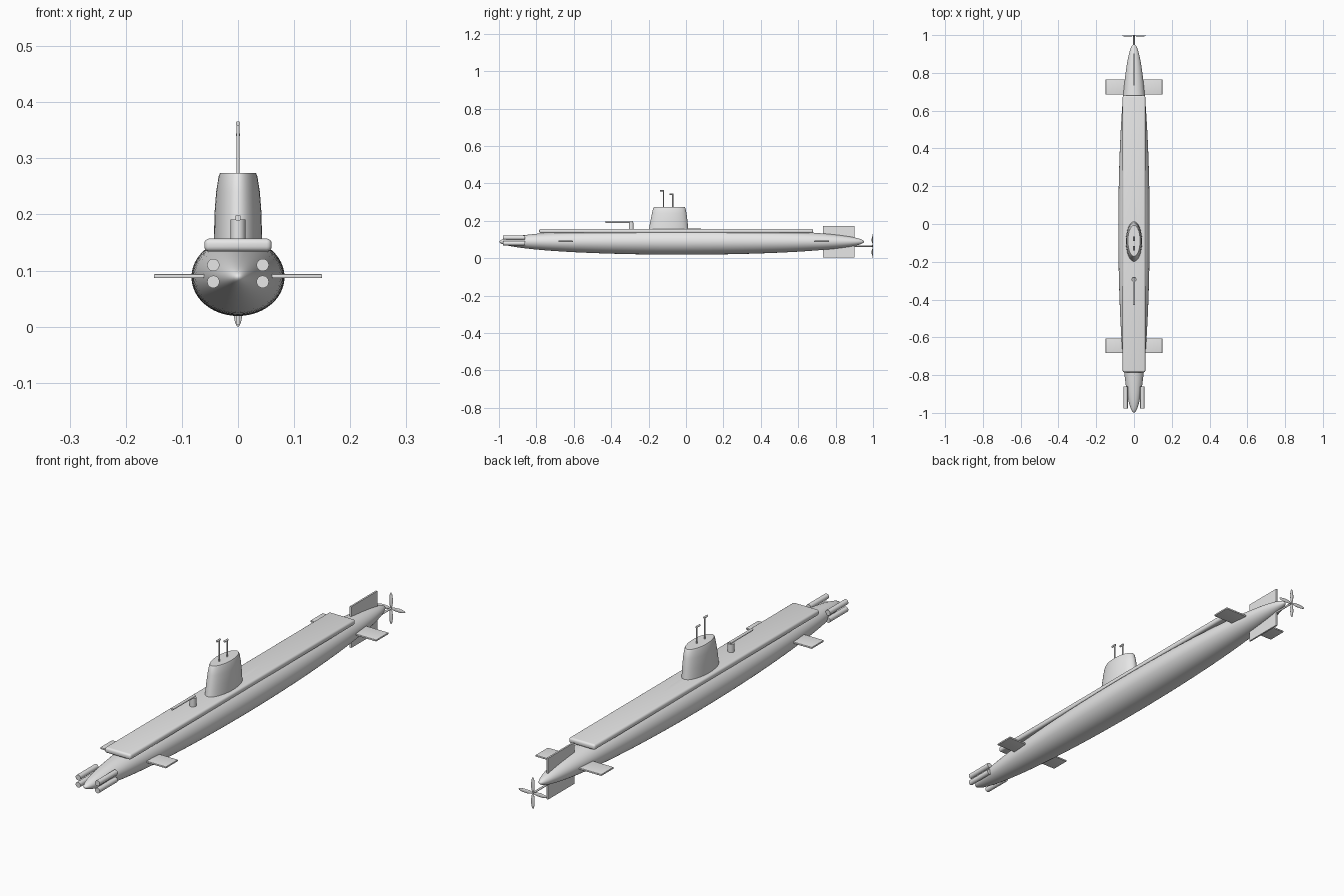
import bpy, bmesh, math
from mathutils import Matrix, Vector

cube = bpy.data.objects.get("Cube")
if cube:
    bpy.data.objects.remove(cube, do_unlink=True)

GREY = (0.8, 0.8, 0.8, 1)
grey = bpy.data.materials.new("light_grey")
grey.use_nodes = True
grey.diffuse_color = GREY
grey.node_tree.nodes["Principled BSDF"].inputs["Base Color"].default_value = GREY


def finish(bm, name, smooth=True):
    bmesh.ops.recalc_face_normals(bm, faces=bm.faces[:])
    mesh = bpy.data.meshes.new(name)
    bm.to_mesh(mesh)
    bm.free()
    mesh.materials.append(grey)
    ob = bpy.data.objects.new(name, mesh)
    bpy.context.collection.objects.link(ob)
    if smooth:
        bpy.ops.object.select_all(action="DESELECT")
        ob.select_set(True)
        bpy.context.view_layer.objects.active = ob
        bpy.ops.object.shade_smooth_by_angle(angle=math.radians(40))
    return ob


def box(name, lo, hi, bevel=0.0):
    lo, hi = Vector(lo), Vector(hi)
    bm = bmesh.new()
    bmesh.ops.create_cube(bm, size=1, matrix=Matrix.Translation((lo + hi) / 2)
                          @ Matrix.Diagonal((*(hi - lo), 1)))
    if bevel:
        bmesh.ops.bevel(bm, geom=bm.edges[:], offset=bevel, segments=4,
                        profile=0.5, affect="EDGES")
    return finish(bm, name, bool(bevel))


def add_rod(bm, a, b, r, sides=24):
    a, b = Vector(a), Vector(b)
    turn = (b - a).to_track_quat("Z", "Y").to_matrix().to_4x4()
    bmesh.ops.create_cone(bm, cap_ends=True, segments=sides, radius1=r, radius2=r,
                          depth=(b - a).length,
                          matrix=Matrix.Translation((a + b) / 2) @ turn)


def rod(name, a, b, r):
    bm = bmesh.new()
    add_rod(bm, a, b, r)
    return finish(bm, name)


def add_ellipsoid(bm, matrix, u=48, v=64):
    bmesh.ops.create_uvsphere(bm, u_segments=u, v_segments=v, radius=1, matrix=matrix)


# Hull: long ellipsoid with its poles at bow and stern
bm = bmesh.new()
add_ellipsoid(bm, Matrix.Translation((0, -0.023, 0.0885))
              @ Matrix.Diagonal((0.083, 0.975, 0.0695, 1))
              @ Matrix.Rotation(math.pi / 2, 4, "X"))
finish(bm, "hull")

# Deck casing
box("deck", (-0.06, -0.785, 0.134), (0.06, 0.68, 0.157), 0.009)

# Sail: stacked ellipses (height, half width, front y, back y)
bm = bmesh.new()
SIDES = 48
rings = []
for z, w, front, back in [(0.14, 0.043, -0.201, 0.014), (0.20, 0.042, -0.190, 0.008),
                          (0.24, 0.039, -0.182, 0.003), (0.268, 0.0345, -0.175, -0.003),
                          (0.274, 0.032, -0.171, -0.007)]:
    mid, half = (front + back) / 2, (back - front) / 2
    rings.append([bm.verts.new((w * math.cos(t), mid + half * math.sin(t), z))
                  for t in (2 * math.pi * i / SIDES for i in range(SIDES))])
for low, high in zip(rings, rings[1:]):
    for i in range(SIDES):
        j = (i + 1) % SIDES
        bm.faces.new((low[i], low[j], high[j], high[i]))
bm.faces.new(rings[0])
bm.faces.new(rings[-1])
finish(bm, "sail")

# Periscopes with forward-facing heads
for name, y, top in [("front_periscope", -0.121, 0.362), ("rear_periscope", -0.071, 0.342)]:
    bm = bmesh.new()
    add_rod(bm, (0, y, 0.26), (0, y, top), 0.003, 16)
    add_rod(bm, (0, y + 0.004, top), (0, y - 0.018, top), 0.004, 16)
    finish(bm, name)

# Deck gun
rod("gun_pedestal", (0, -0.293, 0.15), (0, -0.293, 0.191), 0.013)
rod("gun_barrel", (0, -0.43, 0.194), (0, -0.283, 0.194), 0.0055)

# Diving planes and bow tubes on both sides
for side, s in (("left", 1), ("right", -1)):
    for name, y0, y1 in (("bow_plane", -0.683, -0.605), ("stern_plane", 0.685, 0.765)):
        xs = sorted((0.03 * s, 0.15 * s))
        box(f"{side}_{name}", (xs[0], y0, 0.0865), (xs[1], y1, 0.0935), 0.0015)
    for level, z in (("upper", 0.110), ("lower", 0.080)):
        rod(f"{side}_{level}_tube", (0.044 * s, -0.978, z), (0.044 * s, -0.86, z), 0.011)

# Rudder above and below the stern
box("rudder", (-0.0035, 0.732, 0.003), (0.0035, 0.902, 0.173))

# Propeller shaft and four leaf blades
rod("propeller_shaft", (0, 0.89, 0.065), (0, 1.0, 0.065), 0.004)
bm = bmesh.new()
for k in range(4):
    add_ellipsoid(bm, Matrix.Translation((0, 0.996, 0.065))
                  @ Matrix.Rotation(k * math.pi / 2, 4, "Y")
                  @ Matrix.Translation((0, 0, 0.033))
                  @ Matrix.Diagonal((0.008, 0.003, 0.032, 1)), 20, 14)
finish(bm, "propeller_blades")
